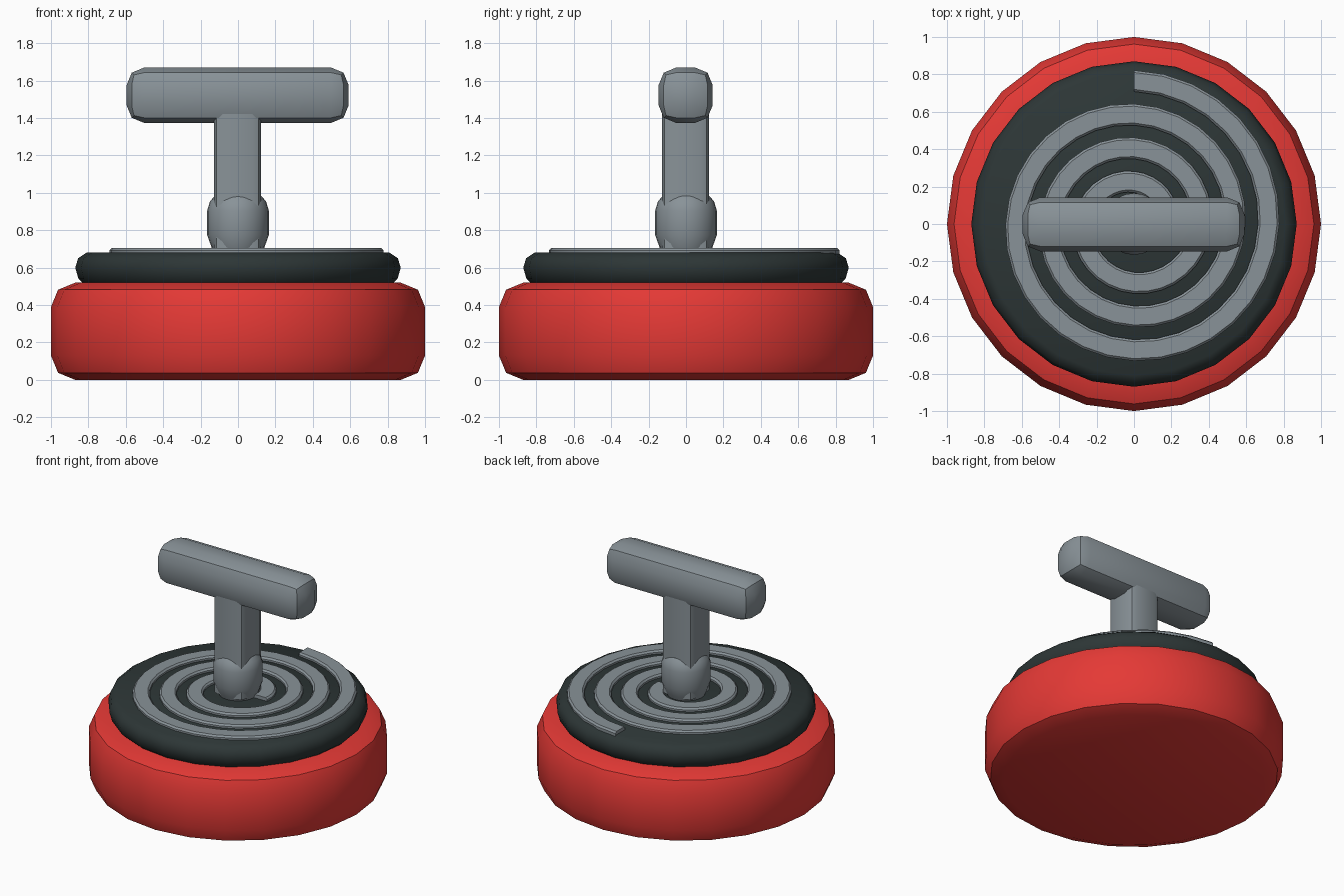
import bpy, bmesh, math

if "Cube" in bpy.data.objects:
    bpy.data.objects.remove(bpy.data.objects["Cube"])


def material(name, rgb):
    m = bpy.data.materials.new(name)
    m.diffuse_color = (*rgb, 1)
    m.use_nodes = True
    m.node_tree.nodes["Principled BSDF"].inputs["Base Color"].default_value = m.diffuse_color
    return m


RED = material("red", (0.78, 0.041, 0.036))
DARK = material("charcoal", (0.026, 0.037, 0.037))
GREY = material("steel grey", (0.25, 0.29, 0.315))


def finish(bm, name, mat, angle=40):
    bmesh.ops.recalc_face_normals(bm, faces=bm.faces)
    me = bpy.data.meshes.new(name)
    bm.to_mesh(me)
    bm.free()
    ob = bpy.data.objects.new(name, me)
    me.materials.append(mat)
    bpy.context.collection.objects.link(ob)
    bpy.ops.object.select_all(action='DESELECT')
    ob.select_set(True)
    bpy.context.view_layer.objects.active = ob
    bpy.ops.object.shade_smooth_by_angle(angle=math.radians(angle))
    return ob


def lathe(name, profile, sides, mat):
    """Revolve (radius, z) points around z and cap both ends."""
    bm = bmesh.new()
    rings = []
    for r, z in profile:
        rings.append([bm.verts.new((r * math.cos(math.tau * i / sides),
                                    r * math.sin(math.tau * i / sides), z))
                      for i in range(sides)])
    for a, b in zip(rings, rings[1:]):
        for i in range(sides):
            j = (i + 1) % sides
            bm.faces.new((a[i], a[j], b[j], b[i]))
    bm.faces.new(rings[0])
    bm.faces.new(rings[-1])
    return finish(bm, name, mat)


def rounded_box(name, size, centre, bevel, segments, mat, upright_only=False):
    bm = bmesh.new()
    bmesh.ops.create_cube(bm, size=1)
    for v in bm.verts:
        v.co = [c + s * p for c, s, p in zip(centre, size, v.co)]
    edges = [e for e in bm.edges if not upright_only
             or abs(e.verts[0].co.z - e.verts[1].co.z) > 0.01]
    bmesh.ops.bevel(bm, geom=edges, offset=bevel, segments=segments,
                    profile=0.5, affect='EDGES')
    return finish(bm, name, mat)


def spiral(name, r_start, pitch, turns, half_width, z0, z1, mat, steps=32):
    """Flat strip winding clockwise inwards from the +y axis."""
    c = 0.012
    section = [(-half_width, z0), (-half_width, z1 - c), (-half_width + c, z1),
               (half_width - c, z1), (half_width, z1 - c), (half_width, z0)]
    bm = bmesh.new()
    rows = []
    for i in range(int(turns * steps) + 1):
        t = i / steps
        a = math.pi / 2 - math.tau * t
        r = r_start - pitch * t
        rows.append([bm.verts.new(((r + d) * math.cos(a), (r + d) * math.sin(a), z))
                     for d, z in section])
    n = len(section)
    for a, b in zip(rows, rows[1:]):
        for k in range(n):
            m = (k + 1) % n
            bm.faces.new((a[k], a[m], b[m], b[k]))
    bm.faces.new(rows[0])
    bm.faces.new(rows[-1])
    return finish(bm, name, mat, 30)


# Broad rounded base
lathe("base", [(0.87, 0), (0.962, 0.038), (1, 0.13), (1, 0.39),
               (0.962, 0.482), (0.87, 0.52)], 24, RED)
# Dark plate on the base
lathe("top_plate", [(0.82, 0.51), (0.853, 0.54), (0.87, 0.60),
                    (0.855, 0.65), (0.81, 0.68)], 24, DARK)
# Raised spiral
spiral("spiral_coil", 0.765, 0.18, 3.25, 0.057, 0.67, 0.705, GREY)
# Collar, shaft and cross bar of the handle
lathe("collar", [(0.125, 0.67), (0.142, 0.71), (0.165, 0.775), (0.165, 0.905),
                 (0.15, 0.955), (0.125, 0.983)], 24, GREY)
rounded_box("shaft", (0.25, 0.25, 0.80), (-0.002, -0.002, 1.10), 0.045, 2, GREY, True)
rounded_box("cross_bar", (1.186, 0.288, 0.295), (-0.002, -0.002, 1.522), 0.092, 2, GREY)
